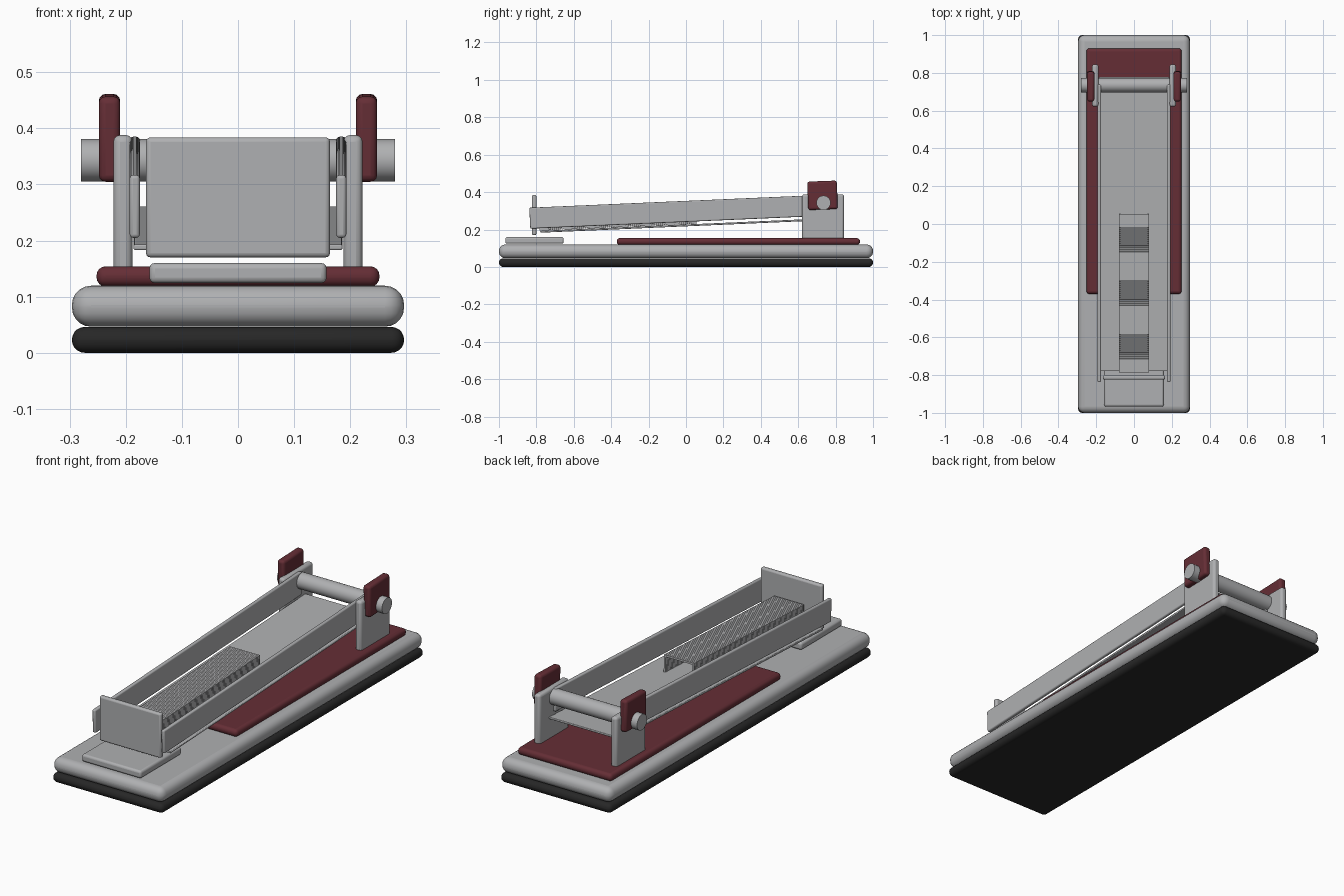
import bpy, bmesh, math
from mathutils import Matrix

cube = bpy.data.objects.get("Cube")
if cube:
    bpy.data.objects.remove(cube, do_unlink=True)


def material(name, r, g, b):
    m = bpy.data.materials.new(name)
    m.use_nodes = True
    m.diffuse_color = (r, g, b, 1)
    bsdf = m.node_tree.nodes["Principled BSDF"]
    bsdf.inputs["Base Color"].default_value = (r, g, b, 1)
    bsdf.inputs["Roughness"].default_value = 0.6
    return m


STEEL = material("steel grey", 0.43, 0.435, 0.445)
RED = material("dark red", 0.13, 0.027, 0.036)
RUBBER = material("black rubber", 0.02, 0.02, 0.02)
TILT = math.radians(2.5)


def finish(name, bm, mat, loc=(0, 0, 0), tilt=0, bevel=0, segments=3):
    bmesh.ops.recalc_face_normals(bm, faces=bm.faces)
    mesh = bpy.data.meshes.new(name)
    bm.to_mesh(mesh)
    bm.free()
    mesh.materials.append(mat)
    ob = bpy.data.objects.new(name, mesh)
    bpy.context.collection.objects.link(ob)
    ob.location = loc
    ob.rotation_euler.x = tilt
    if bevel:
        mod = ob.modifiers.new("rounded edges", 'BEVEL')
        mod.width = bevel
        mod.segments = segments
    bpy.ops.object.select_all(action='DESELECT')
    ob.select_set(True)
    bpy.context.view_layer.objects.active = ob
    bpy.ops.object.shade_smooth_by_angle(angle=math.radians(35))
    return ob


def box(name, size, loc, mat, bevel=0, tilt=0, segments=3):
    bm = bmesh.new()
    bmesh.ops.create_cube(bm, size=1)
    bmesh.ops.scale(bm, vec=size, verts=bm.verts)
    return finish(name, bm, mat, loc, tilt, bevel, segments)


# Stacked base: rubber foot, steel body, red cover, anvil
box("rubber_foot", (0.592, 2, 0.046), (0, 0, 0.023), RUBBER, 0.0225, segments=5)
box("base_body", (0.592, 2, 0.073), (0, 0, 0.083), STEEL, 0.034, segments=5)
box("base_cover", (0.504, 1.30, 0.036), (0, 0.28, 0.136), RED, 0.016, segments=4)
box("anvil_plate", (0.316, 0.312, 0.036), (0, -0.81, 0.142), STEEL, 0.01)

# Tilted magazine: floor and front plate
box("magazine_floor", (0.372, 1.56, 0.01), (0, 0, 0.222), STEEL, 0.003, TILT)
box("front_plate", (0.328, 0.024, 0.214), (0, -0.812, 0.277), STEEL, 0.008)

# Mirrored side parts
for side, label in ((1, "left"), (-1, "right")):
    box(label + "_magazine_wall", (0.018, 1.577, 0.112),
        (side * 0.184, -0.0475, 0.295), STEEL, 0.006, TILT)
    box(label + "_hinge_bracket", (0.034, 0.224, 0.25),
        (side * 0.205, 0.733, 0.263), STEEL, 0.012)
    box(label + "_hinge_tab", (0.038, 0.158, 0.152),
        (side * 0.229, 0.73, 0.383), RED, 0.012, math.radians(2))

# Hinge pin through both brackets
bm = bmesh.new()
bmesh.ops.create_cone(bm, cap_ends=True, segments=32, radius1=0.038,
                      radius2=0.038, depth=0.56)
bmesh.ops.rotate(bm, verts=bm.verts, matrix=Matrix.Rotation(math.pi / 2, 3, 'Y'))
finish("hinge_pin", bm, STEEL, (0, 0.735, 0.343))

# Row of staples: one inverted U repeated along the magazine
COUNT, PITCH = 80, 0.0105
half, height, wire = 0.08, 0.082, 0.009
bm = bmesh.new()
profile = [(-half, 0), (-half, height), (half, height), (half, 0),
           (half - wire, 0), (half - wire, height - wire),
           (wire - half, height - wire), (wire - half, 0)]
face = bm.faces.new([bm.verts.new((x, 0, z)) for x, z in profile])
ext = bmesh.ops.extrude_face_region(bm, geom=[face])
bmesh.ops.translate(bm, vec=(0, 0.0092, 0),
                    verts=[v for v in ext["geom"] if isinstance(v, bmesh.types.BMVert)])
staples = finish("staples", bm, STEEL, (0, -0.782, 0.194), TILT)
row = staples.modifiers.new("row", 'ARRAY')
row.use_relative_offset = False
row.use_constant_offset = True
row.constant_offset_displace = (0, PITCH, 0)
row.count = COUNT
